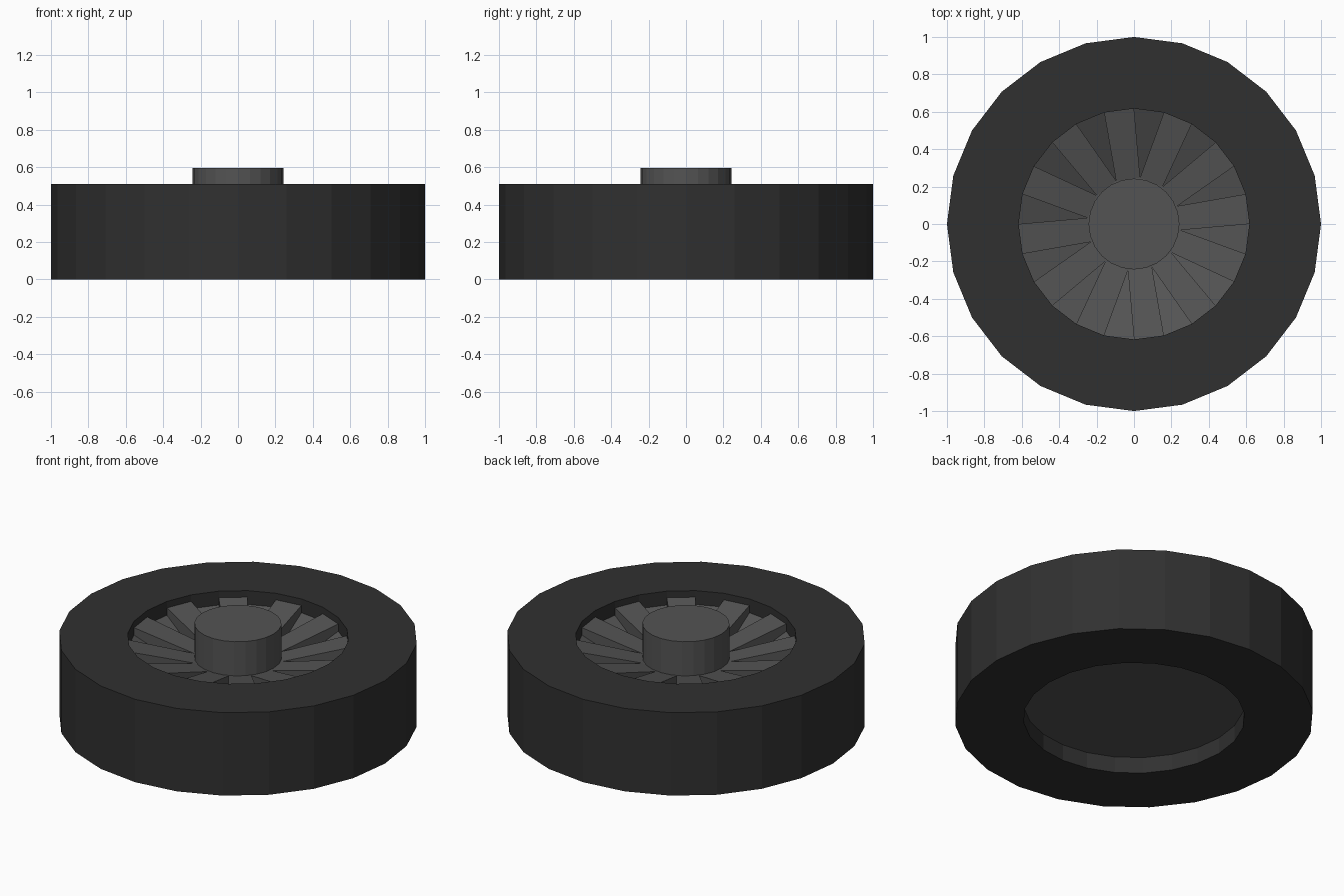
import bpy, bmesh, math

if "Cube" in bpy.data.objects:
    bpy.data.objects.remove(bpy.data.objects["Cube"])

N = 24
H = 0.51           # tyre height
R_IN = 0.617       # tyre opening radius


def material(name, v):
    m = bpy.data.materials.new(name)
    m.diffuse_color = (v, v, v, 1)
    m.use_nodes = True
    m.node_tree.nodes["Principled BSDF"].inputs["Base Color"].default_value = m.diffuse_color
    return m


rubber = material("dark rubber", 0.03)
metal = material("grey metal", 0.088)


def finish(bm, name, mat, fix=True):
    if fix:
        bmesh.ops.recalc_face_normals(bm, faces=bm.faces)
    me = bpy.data.meshes.new(name)
    bm.to_mesh(me)
    bm.free()
    me.materials.append(mat)
    ob = bpy.data.objects.new(name, me)
    bpy.context.collection.objects.link(ob)
    return ob


def pt(bm, r, deg, z):
    a = math.radians(deg)
    return bm.verts.new((r * math.cos(a), r * math.sin(a), z))


# tyre: square-section ring
bm = bmesh.new()
profile = [(1, 0), (1, H), (R_IN, H), (R_IN, 0)]
rings = [[pt(bm, r, i * 360 / N, z) for r, z in profile] for i in range(N)]
for i in range(N):
    a, b = rings[i], rings[(i + 1) % N]
    for k in range(4):
        j = (k + 1) % 4
        bm.faces.new((a[k], b[k], b[j], a[j]))
finish(bm, "tyre", rubber)

# dished wheel: twelve raised spokes with sunken wedges between
R_HUB = 0.25
RIM_HI, RIM_LO, HUB_HI, HUB_LO = 0.47, 0.425, 0.385, 0.25
bm = bmesh.new()
for i in range(12):
    a = 90 + i * 30
    h0, h1 = pt(bm, R_IN, a, RIM_HI), pt(bm, R_IN, a + 15, RIM_HI)
    l0, l1 = pt(bm, R_IN, a, RIM_LO), pt(bm, R_IN, a + 15, RIM_LO)
    p0, p1 = pt(bm, R_HUB, a - 7.5, HUB_HI), pt(bm, R_HUB, a + 22.5, HUB_HI)
    q0, q1 = pt(bm, R_HUB, a - 7.5, HUB_LO), pt(bm, R_HUB, a + 22.5, HUB_LO)
    n0 = pt(bm, R_IN, a + 30, RIM_LO)
    c0, c1 = pt(bm, 0.2, a - 7.5, HUB_HI), pt(bm, 0.2, a + 22.5, HUB_HI)
    bm.faces.new((h0, h1, p1, p0))     # spoke top
    bm.faces.new((p0, p1, c1, c0))     # top under the hub edge
    bm.faces.new((h0, p0, q0, l0))     # spoke sides
    bm.faces.new((h1, l1, q1, p1))
    bm.faces.new((l1, n0, q1))         # sunken wedge
finish(bm, "spoked_wheel", metal, fix=False)

# flat back plate closing the underside
bm = bmesh.new()
bm.faces.new([pt(bm, R_IN, -i * 360 / N, 0.1) for i in range(N)])
finish(bm, "back_plate", metal, fix=False)

# hub drum
bm = bmesh.new()
bot = [pt(bm, 0.243, i * 360 / N, 0.24) for i in range(N)]
top = [pt(bm, 0.243, i * 360 / N, 0.595) for i in range(N)]
for i in range(N):
    j = (i + 1) % N
    bm.faces.new((bot[i], bot[j], top[j], top[i]))
bm.faces.new(top)
bm.faces.new(bot[::-1])
finish(bm, "hub", metal)
